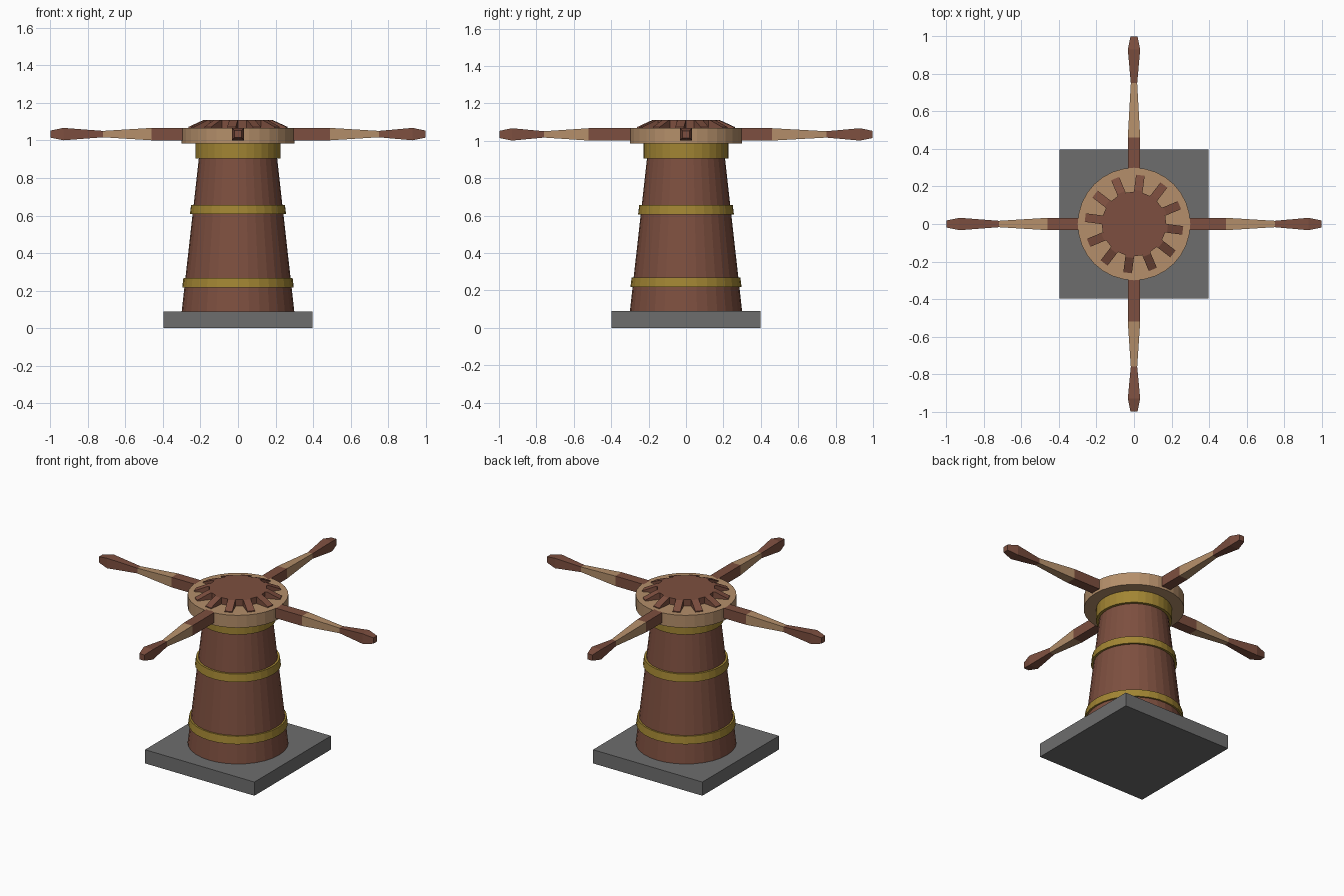
import bpy, bmesh, math
from mathutils import Matrix

if "Cube" in bpy.data.objects:
    bpy.data.objects.remove(bpy.data.objects["Cube"])


def material(name, rgb):
    m = bpy.data.materials.new(name)
    m.diffuse_color = (*rgb, 1)
    m.use_nodes = True
    m.node_tree.nodes["Principled BSDF"].inputs["Base Color"].default_value = m.diffuse_color
    return m


BROWN = material("red_brown_wood", (0.205, 0.078, 0.050))
TAN = material("tan_wood", (0.46, 0.275, 0.145))
GOLD = material("brass", (0.36, 0.235, 0.033))
GREY = material("grey_stone", (0.155, 0.155, 0.155))


def finish(name, bm, *mats):
    bmesh.ops.recalc_face_normals(bm, faces=bm.faces)
    me = bpy.data.meshes.new(name)
    bm.to_mesh(me)
    bm.free()
    for m in mats:
        me.materials.append(m)
    ob = bpy.data.objects.new(name, me)
    bpy.context.collection.objects.link(ob)
    return ob


def drum(name, r1, r2, z1, z2, mat, sides=32):
    bm = bmesh.new()
    bmesh.ops.create_cone(bm, cap_ends=True, segments=sides, radius1=r1, radius2=r2,
                          depth=z2 - z1, matrix=Matrix.Translation((0, 0, (z1 + z2) / 2)))
    return finish(name, bm, mat)


# Square base plate
bm = bmesh.new()
bmesh.ops.create_cube(bm, size=1, matrix=Matrix.Translation((0, 0, 0.045)) @ Matrix.Diagonal((0.795, 0.795, 0.09, 1)))
finish("base_plate", bm, GREY)

# Tapered barrel, metal bands and head
drum("barrel", 0.30, 0.208, 0.09, 0.91, BROWN)
drum("lower_band", 0.297, 0.291, 0.218, 0.268, GOLD)
drum("middle_band", 0.256, 0.250, 0.607, 0.657, GOLD)
drum("top_collar", 0.226, 0.226, 0.905, 0.985, GOLD)
drum("head_disc", 0.30, 0.30, 0.985, 1.067, TAN)

# Cap with twelve sloping ribs
CAP_R = 0.172
cap = drum("cap", CAP_R, CAP_R, 1.06, 1.11, BROWN, 24)
r0 = CAP_R * math.cos(math.radians(7.5))
bm = bmesh.new()
rib = [(r0, 1.06), (0.262, 1.06), (0.262, 1.073), (0.18, 1.11), (r0, 1.11)]
for k in range(12):
    turn = Matrix.Rotation(math.radians(30 * k - 7.5), 4, 'Z')
    face = bm.faces.new([bm.verts.new(turn @ Matrix.Translation((r, -0.023, z)) @ Matrix().to_translation())
                         for r, z in rib])
    ext = bmesh.ops.extrude_face_region(bm, geom=[face])
    side = turn.to_3x3() @ Matrix.Translation((0, 0.046, 0)).to_translation()
    bmesh.ops.translate(bm, vec=side, verts=[g for g in ext["geom"] if isinstance(g, bmesh.types.BMVert)])
finish("cap_ribs", bm, BROWN)


# Turned square handles: section stations along the length, coloured per segment
def handle(name, angle, grip_in, grip_out):
    bm = bmesh.new()
    turn = Matrix.Rotation(math.radians(angle), 4, 'Z')
    stations = [(0.27, 0.033), (grip_in, 0.033), (grip_out, 0.017), (0.93, 0.033), (0.998, 0.019)]
    rings = []
    for x, h in stations:
        rings.append([bm.verts.new((turn @ Matrix.Translation((x, a * h, 1.034 + b * h))).to_translation())
                      for a, b in ((-1, -1), (1, -1), (1, 1), (-1, 1))])
    for s in range(len(rings) - 1):
        for i in range(4):
            j = (i + 1) % 4
            f = bm.faces.new((rings[s][i], rings[s][j], rings[s + 1][j], rings[s + 1][i]))
            f.material_index = 1 if s == 1 else 0
    bm.faces.new(rings[0])
    bm.faces.new(rings[-1])
    finish(name, bm, BROWN, TAN)


handle("right_handle", 0, 0.49, 0.75)
handle("back_handle", 90, 0.46, 0.75)
handle("left_handle", 180, 0.46, 0.72)
handle("front_handle", 270, 0.52, 0.76)
